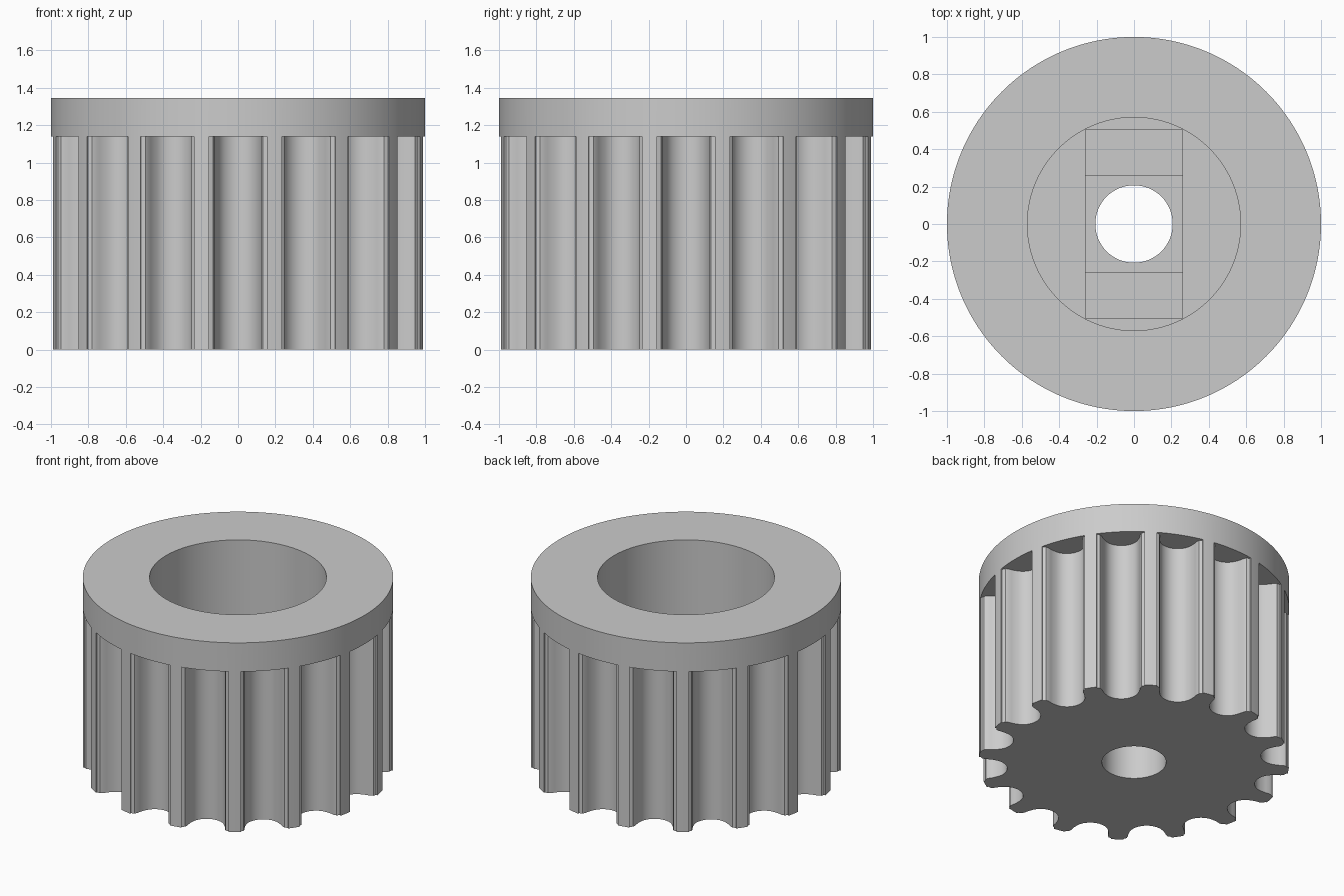
import bpy, bmesh, math
from mathutils import Matrix

if "Cube" in bpy.data.objects:
    bpy.data.objects.remove(bpy.data.objects["Cube"], do_unlink=True)

HEIGHT, RIM_BOTTOM, TEETH = 1.345, 1.14, 16
FLOOR, LAYER = 0.45, 0.04        # counterbore floor and step height


def prism(name, profile, z0, z1, copies=1):
    """Extrude a closed xy profile from z0 to z1, repeated around z."""
    bm = bmesh.new()
    for i in range(copies):
        turn = Matrix.Rotation(math.tau * i / copies, 3, 'Z')
        face = bm.faces.new([bm.verts.new(turn @ Matrix.Translation((x, y, z0)).translation)
                             for x, y in profile])
        side = bmesh.ops.extrude_face_region(bm, geom=[face])["geom"]
        top = [v for v in side if isinstance(v, bmesh.types.BMVert)]
        bmesh.ops.translate(bm, verts=top, vec=(0, 0, z1 - z0))
    bmesh.ops.recalc_face_normals(bm, faces=bm.faces)
    mesh = bpy.data.meshes.new(name)
    bm.to_mesh(mesh)
    bm.free()
    obj = bpy.data.objects.new(name, mesh)
    bpy.context.collection.objects.link(obj)
    return obj


def circle(radius, count):
    return [(radius * math.cos(math.tau * i / count), radius * math.sin(math.tau * i / count))
            for i in range(count)]


def cut(target, cutter):
    mod = target.modifiers.new("cut", 'BOOLEAN')
    mod.operation, mod.solver, mod.object = 'DIFFERENCE', 'EXACT', cutter
    bpy.context.view_layer.objects.active = target
    bpy.ops.object.modifier_apply(modifier=mod.name)
    bpy.data.objects.remove(cutter, do_unlink=True)


# Solid blank: the rim and the tooth tips share one outer radius
pulley = prism("toothed_pulley", circle(1, 192), 0, HEIGHT)

# Rounded belt grooves, stopping under the rim: half profile as (x, depth)
half = [(.155, -.1), (.155, 0), (.134, .008), (.124, .027), (.12, .049), (.113, .071),
        (.104, .092), (.093, .112), (.074, .132), (.051, .146), (.026, .155)]
right = [(x, .978 - d) for x, d in half]
groove = right + [(0, .82)] + [(-x, y) for x, y in reversed(right)]
cut(pulley, prism("groove_cutter", groove, -.1, RIM_BOTTOM, TEETH))

# Wide counterbore from above, then a slot and a square stepping down to the shaft hole
cut(pulley, prism("counterbore_cutter", circle(.57, 96), FLOOR, HEIGHT + .1))
W = .26
slot = [(W, -.505), (W, .505), (-W, .505), (-W, -.505)]
cut(pulley, prism("slot_cutter", slot, FLOOR - LAYER, FLOOR + .1))
square = [(W, -W), (W, W), (-W, W), (-W, -W)]
cut(pulley, prism("square_cutter", square, FLOOR - 2 * LAYER, FLOOR + .1))
cut(pulley, prism("shaft_hole_cutter", circle(.207, 64), -.1, FLOOR + .1))

# Plain grey finish
grey = bpy.data.materials.new("grey_plastic")
grey.use_nodes = True
colour = (.6, .6, .6, 1)
grey.diffuse_color = colour
grey.node_tree.nodes["Principled BSDF"].inputs["Base Color"].default_value = colour
pulley.data.materials.clear()
pulley.data.materials.append(grey)

bpy.ops.object.select_all(action='DESELECT')
pulley.select_set(True)
bpy.context.view_layer.objects.active = pulley
bpy.ops.object.shade_smooth_by_angle(angle=math.radians(30))
